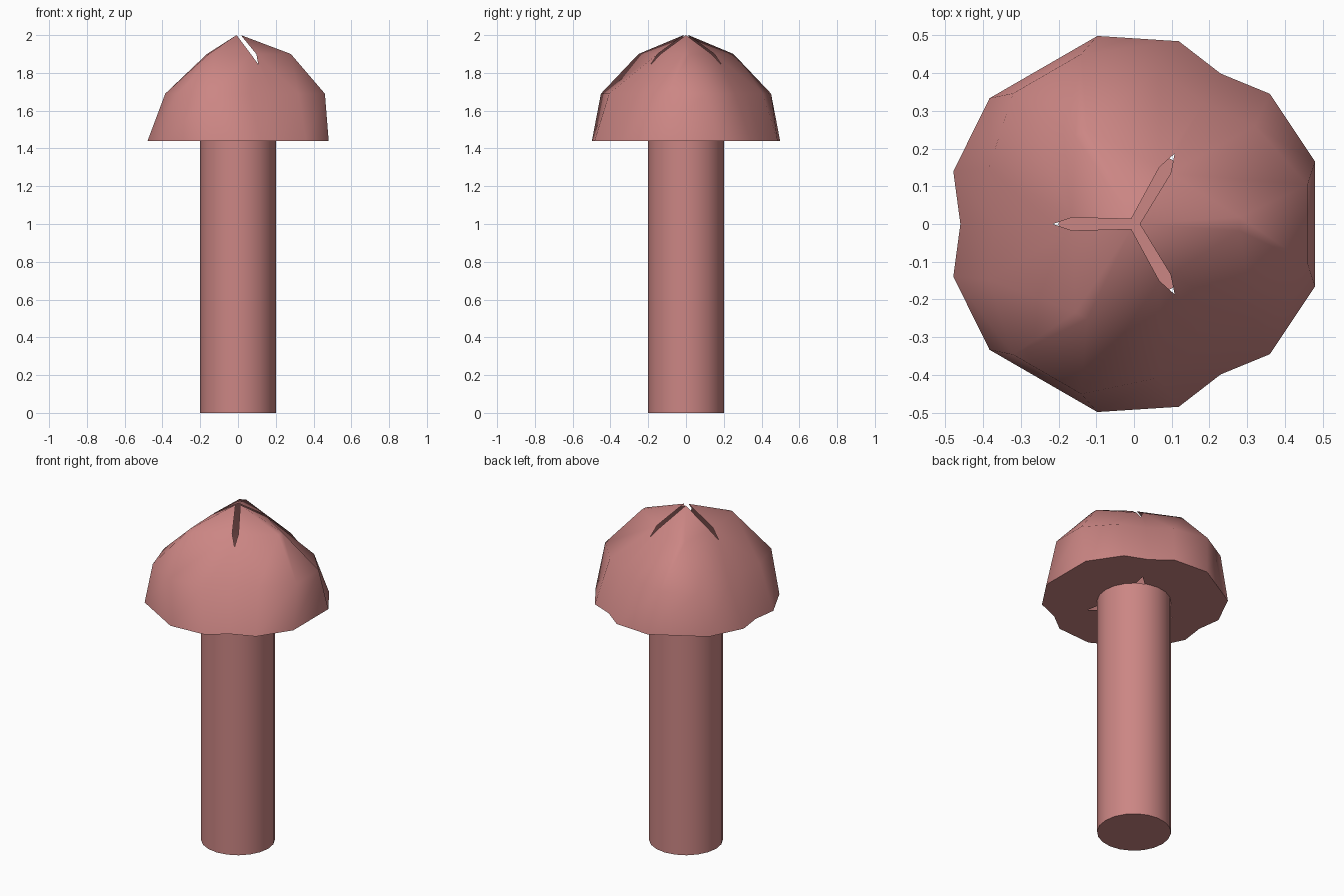
import bpy, bmesh, math
from mathutils import Matrix, Vector

if "Cube" in bpy.data.objects:
    bpy.data.objects.remove(bpy.data.objects["Cube"])

pink = bpy.data.materials.new("dusty_pink")
pink.diffuse_color = (0.60, 0.238, 0.23, 1)
pink.use_nodes = True
pink.node_tree.nodes["Principled BSDF"].inputs["Base Color"].default_value = pink.diffuse_color


def finish(name, bm, angle):
    me = bpy.data.meshes.new(name)
    bm.to_mesh(me)
    bm.free()
    ob = bpy.data.objects.new(name, me)
    bpy.context.collection.objects.link(ob)
    me.materials.append(pink)
    bpy.ops.object.select_all(action='DESELECT')
    ob.select_set(True)
    bpy.context.view_layer.objects.active = ob
    bpy.ops.object.shade_smooth_by_angle(angle=math.radians(angle))
    return ob


# Shaft
bm = bmesh.new()
bmesh.ops.create_cone(bm, cap_ends=True, segments=20, radius1=0.2, radius2=0.2,
                      depth=1.44, matrix=Matrix.Translation((0, 0, 0.72)))
finish("shaft", bm, 40)

# Head: three hollow lobes, each ring = half-lobe points b (near middle), a (near side)
# followed by the valley point (radius, height) between two lobes
rings = [
    # z, b, a, valley
    (1.44, (0.10, 0.03), (0.108, 0.104), (0.27, 1.44)),   # inner edge of underside
    (1.44, (0.48, 0.165), (0.36, 0.345), (0.46, 1.44)),   # rim
    (1.69, (0.46, 0.104), (0.32, 0.26), (0.37, 1.69)),    # shoulder
    (1.90, (0.28, 0.018), (0.097, 0.134), (0.215, 1.845)),  # slit level
]
bm = bmesh.new()
grid = []
for z, b, a, (vr, vz) in rings:
    row = []
    for k in range(3):
        rot = Matrix.Rotation(k * math.tau / 3, 3, 'Z')
        pts = [(a[0], -a[1], z), (b[0], -b[1], z), (b[0], b[1], z), (a[0], a[1], z),
               (vr * 0.5, vr * math.sin(math.pi / 3), vz)]
        row += [bm.verts.new(rot @ Vector(p)) for p in pts]
    grid.append(row)
for low, high in zip(grid, grid[1:]):
    for i in range(15):
        j = (i + 1) % 15
        bm.faces.new((low[i], low[j], high[j], high[i]))

# Pointed lobe tips, leaving the three slits open
for k in range(3):
    tip = bm.verts.new(Matrix.Rotation(k * math.tau / 3, 3, 'Z') @ Vector((0.015, 0, 2)))
    for i in range(5 * k, 5 * k + 3):
        bm.faces.new((grid[3][i], grid[3][i + 1], tip))
finish("domed_head", bm, 45)
